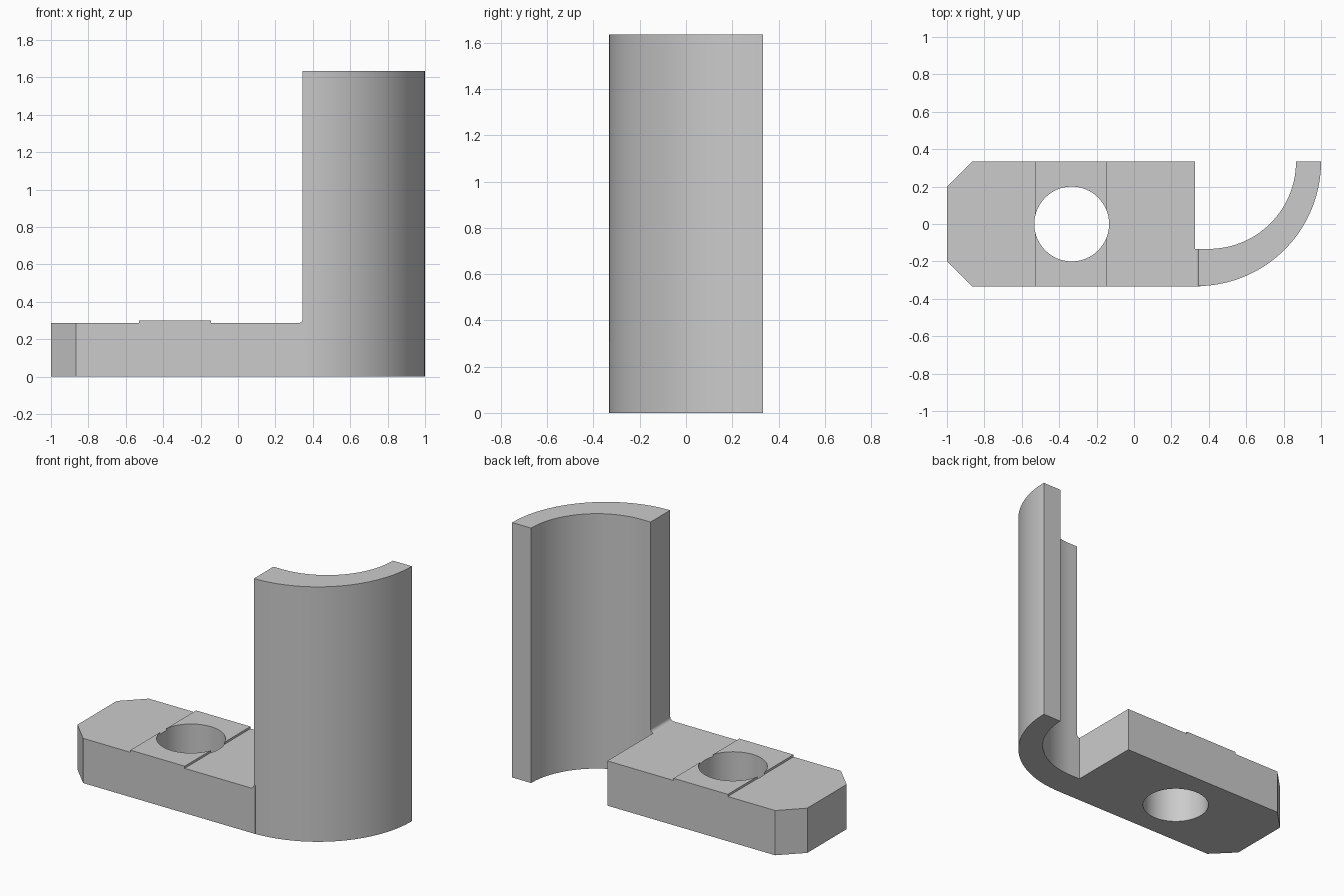
import bpy, bmesh
from math import sin, cos, pi
from mathutils import Vector

cube = bpy.data.objects.get("Cube")
if cube:
    bpy.data.objects.remove(cube, do_unlink=True)

HALF = 0.333      # half depth of the bracket
BASE_TOP = 0.287
PAD_TOP = 0.301
WALL_TOP = 1.635
WALL_X = 0.345    # straight edge of the upright wall
FILLET = 0.022

grey = bpy.data.materials.new("plain_grey")
grey.use_nodes = True
grey.diffuse_color = (0.6, 0.6, 0.6, 1)
grey.node_tree.nodes["Principled BSDF"].inputs["Base Color"].default_value = (0.6, 0.6, 0.6, 1)


def arc(cx, cy, r, start, end, steps):
    angles = [start + (end - start) * i / steps for i in range(steps + 1)]
    return [(cx + r * cos(a), cy + r * sin(a)) for a in angles]


def prism(name, outline, to_3d, offset, chamfer=None):
    """Extrude a flat outline along offset; chamfer optionally picks edges to cut."""
    bm = bmesh.new()
    face = bm.faces.new([bm.verts.new(to_3d(a, b)) for a, b in outline])
    ext = bmesh.ops.extrude_face_region(bm, geom=[face])
    moved = [g for g in ext["geom"] if isinstance(g, bmesh.types.BMVert)]
    bmesh.ops.translate(bm, vec=offset, verts=moved)
    if chamfer:
        pick, size = chamfer
        bmesh.ops.bevel(bm, geom=[e for e in bm.edges if pick(e)], offset=size,
                        segments=1, affect='EDGES')
    bmesh.ops.recalc_face_normals(bm, faces=bm.faces)
    mesh = bpy.data.meshes.new(name)
    bm.to_mesh(mesh)
    bm.free()
    mesh.materials.append(grey)
    obj = bpy.data.objects.new(name, mesh)
    bpy.context.collection.objects.link(obj)
    return obj


def combine(target, other, operation):
    mod = target.modifiers.new(operation.lower(), 'BOOLEAN')
    mod.operation, mod.solver, mod.object = operation, 'EXACT', other
    bpy.context.view_layer.objects.active = target
    bpy.ops.object.modifier_apply(modifier=mod.name)
    bpy.data.objects.remove(other, do_unlink=True)


def side(x, z):
    return Vector((x, -HALF, z))


def plan(x, y):
    return Vector((x, y, 0))


# Base plate with raised pad and two chamfered end corners
plate_outline = [(-1, 0), (0.325, 0), (0.325, BASE_TOP), (-0.145, BASE_TOP),
                 (-0.145, PAD_TOP), (-0.53, PAD_TOP), (-0.53, BASE_TOP), (-1, BASE_TOP)]
bracket = prism("bracket", plate_outline, side, (0, 2 * HALF, 0),
                (lambda e: all(v.co.x < -0.99 for v in e.verts)
                 and abs(e.verts[0].co.z - e.verts[1].co.z) > 0.1, 0.134))

# Bolt hole
hole = prism("hole_cutter", arc(-0.333, 0, 0.2, 0, 2 * pi, 64)[:-1],
             lambda x, y: Vector((x, y, -0.1)), (0, 0, 0.6))
hole.hide_render = True
combine(bracket, hole, 'DIFFERENCE')

# Curved upright wall, thinner towards its free end
wall_outline = (arc(WALL_X - 0.01, HALF, 0.665, -pi / 2 + 0.015, 0, 56)
                + arc(0.4, HALF, 0.466, 0, -pi / 2, 56)
                + [(WALL_X, -0.133), (WALL_X, -HALF)])
wall = prism("upright_wall", wall_outline, plan, (0, 0, WALL_TOP))

# Filleted neck joining plate and wall
neck_outline = ([(0.3, 0), (WALL_X + 0.01, 0), (WALL_X + 0.01, BASE_TOP + FILLET)]
                + arc(WALL_X - FILLET, BASE_TOP + FILLET, FILLET, 0, -pi / 2, 8)
                + [(0.3, BASE_TOP)])
neck = prism("neck", neck_outline, side, (0, HALF - 0.133, 0))
combine(wall, neck, 'UNION')
combine(bracket, wall, 'UNION')

# Smooth curved faces, crisp edges
bpy.ops.object.select_all(action='DESELECT')
bracket.select_set(True)
bpy.context.view_layer.objects.active = bracket
bpy.ops.object.shade_smooth_by_angle(angle=pi / 6)
